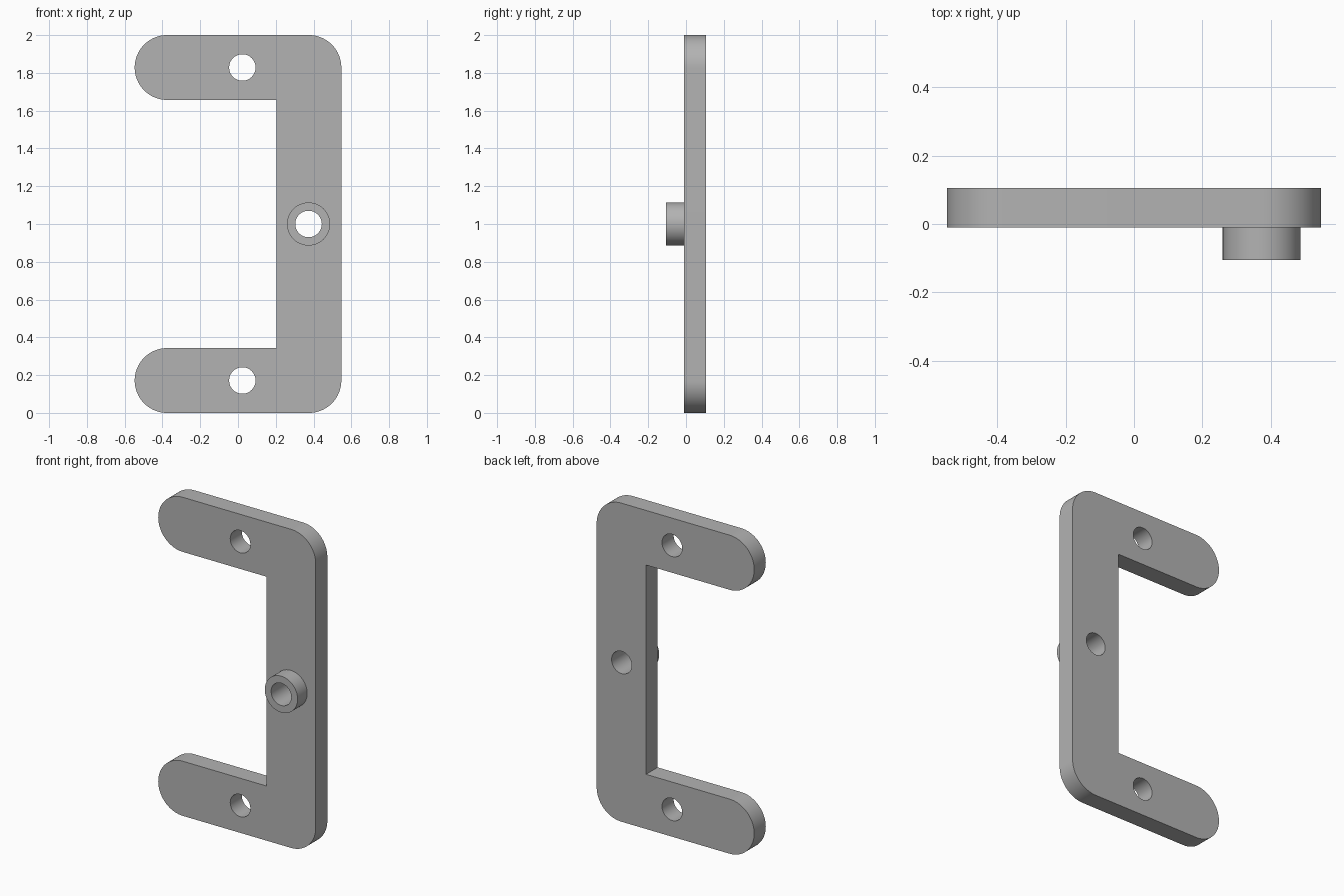
import bpy, bmesh
from math import pi, sin, cos, radians
from mathutils import Matrix, Vector

cube = bpy.data.objects.get("Cube")
if cube:
    bpy.data.objects.remove(cube)

# Main dimensions
HALF_W, HEIGHT = 0.547, 2.0
ARM = 0.343                      # width of arms and spine
R = ARM / 2                      # rounded ends and outer corners
FRONT, BACK = -0.01, 0.105       # plate depth
BOSS_FRONT = -0.105
SPINE_X = HALF_W - R - 0.002
BORE_R, BOSS_R = 0.07, 0.114
HOLES = [(0.023, R), (0.023, HEIGHT - R), (SPINE_X, HEIGHT / 2)]

grey = bpy.data.materials.new("light grey")
grey.use_nodes = True
colour = (0.45, 0.45, 0.45, 1)
grey.diffuse_color = colour
grey.node_tree.nodes["Principled BSDF"].inputs["Base Color"].default_value = colour


def make_prism(name, outline, y0, y1):
    """Extrude an x-z outline along y."""
    bm = bmesh.new()
    face = bm.faces.new([bm.verts.new((x, y0, z)) for x, z in outline])
    ext = bmesh.ops.extrude_face_region(bm, geom=[face])
    verts = [v for v in ext["geom"] if isinstance(v, bmesh.types.BMVert)]
    bmesh.ops.translate(bm, verts=verts, vec=(0, y1 - y0, 0))
    bmesh.ops.recalc_face_normals(bm, faces=bm.faces)
    mesh = bpy.data.meshes.new(name)
    bm.to_mesh(mesh)
    bm.free()
    obj = bpy.data.objects.new(name, mesh)
    bpy.context.collection.objects.link(obj)
    mesh.materials.append(grey)
    return obj


def arc(cx, cz, r, start, end, steps):
    angles = [radians(start + (end - start) * i / steps) for i in range(steps + 1)]
    return [(cx + r * cos(a), cz + r * sin(a)) for a in angles]


def circle(cx, cz, r):
    return arc(cx, cz, r, 0, 360, 64)[:-1]


def cut(obj, cutters):
    """Subtract the cutters and keep the resulting mesh."""
    for cutter in cutters:
        mod = obj.modifiers.new("bore", "BOOLEAN")
        mod.operation, mod.solver, mod.object = "DIFFERENCE", "EXACT", cutter
    graph = bpy.context.evaluated_depsgraph_get()
    mesh = bpy.data.meshes.new_from_object(obj.evaluated_get(graph))
    obj.modifiers.clear()
    obj.data = mesh


# C-shaped plate outline, counter-clockwise from the lower outer corner
end_x, corner_x, inner_x = -HALF_W + R, HALF_W - R, HALF_W - ARM
outline = arc(corner_x, R, R, -90, 0, 24)
outline += arc(corner_x, HEIGHT - R, R, 0, 90, 24)
outline += arc(end_x, HEIGHT - R, R, 90, 270, 48)
outline += [(inner_x, HEIGHT - ARM), (inner_x, ARM)]
outline += arc(end_x, R, R, 90, 270, 48)
plate = make_prism("bracket_plate", outline, FRONT, BACK)

# Raised collar on the middle of the spine
boss = make_prism("spine_collar", circle(*HOLES[2], BOSS_R), BOSS_FRONT, FRONT)

# Round through-holes
cutters = [make_prism("bore_cutter", circle(x, z, BORE_R), -0.3, 0.3) for x, z in HOLES]
cut(plate, cutters)
cut(boss, cutters[2:])
for cutter in cutters:
    bpy.data.objects.remove(cutter)

# Smooth round walls, sharp rims
for obj in (plate, boss):
    bpy.ops.object.select_all(action="DESELECT")
    obj.select_set(True)
    bpy.context.view_layer.objects.active = obj
    bpy.ops.object.shade_smooth_by_angle(angle=radians(30))
